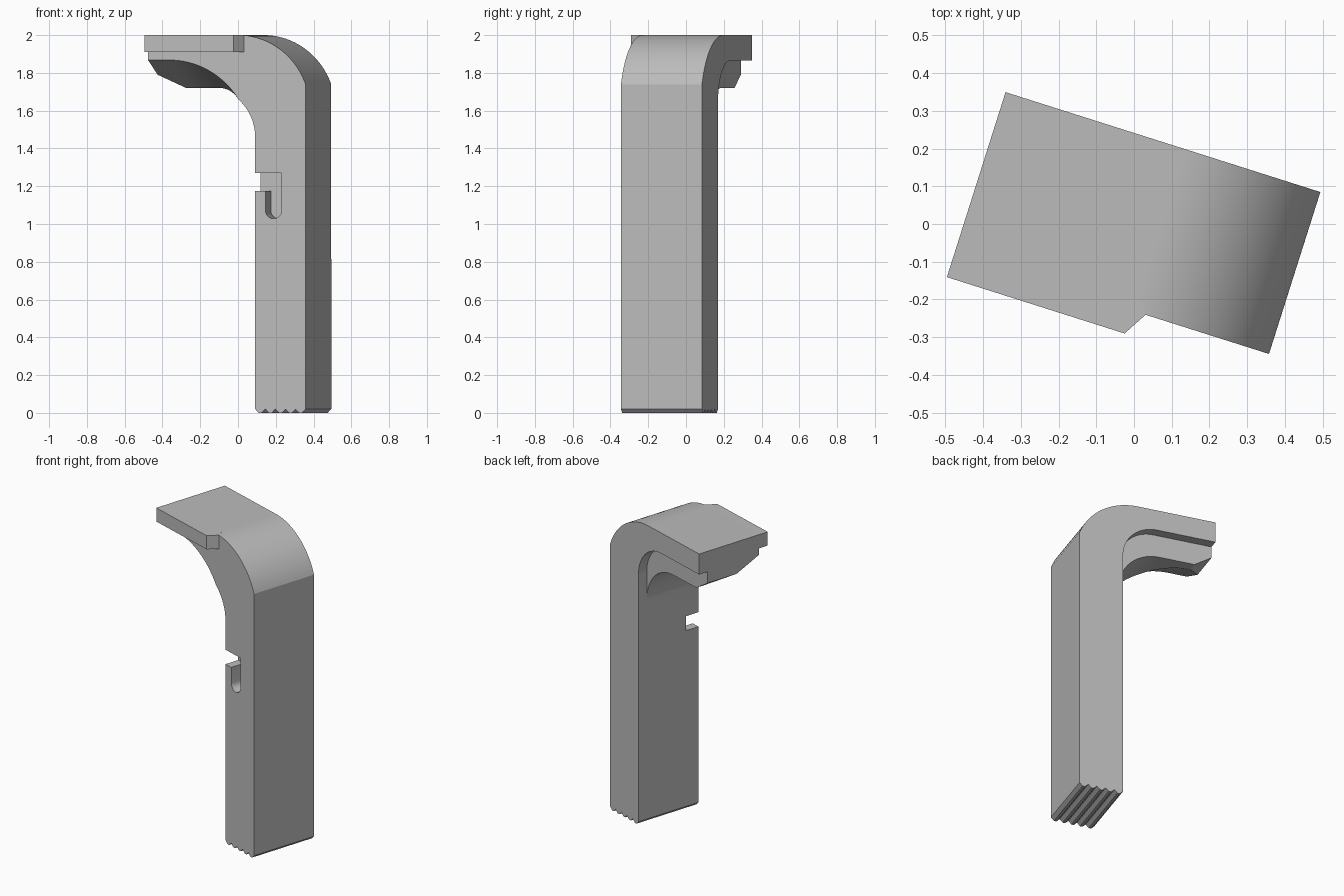
import bpy, bmesh
from math import cos, sin, radians

old = bpy.data.objects.get("Cube")
if old:
    bpy.data.objects.remove(old, do_unlink=True)

grey = bpy.data.materials.new("plain_grey")
grey.use_nodes = True
colour = (0.5, 0.5, 0.5, 1)
grey.diffuse_color = colour
grey.node_tree.nodes["Principled BSDF"].inputs["Base Color"].default_value = colour


def arc(cx, cz, r, start, end, steps=28):
    """Points on a circle, angles in degrees."""
    angles = [radians(start + (end - start) * i / steps) for i in range(steps + 1)]
    return [(cx + r * cos(a), cz + r * sin(a)) for a in angles]


def prism(name, near, far):
    """Solid between two matching outlines of 3D points."""
    bm = bmesh.new()
    a = [bm.verts.new(p) for p in near]
    b = [bm.verts.new(p) for p in far]
    bm.faces.new(a)
    bm.faces.new(b)
    for i in range(len(a)):
        j = (i + 1) % len(a)
        bm.faces.new((a[i], a[j], b[j], b[i]))
    bmesh.ops.recalc_face_normals(bm, faces=bm.faces)
    mesh = bpy.data.meshes.new(name)
    bm.to_mesh(mesh)
    bm.free()
    mesh.materials.append(grey)
    obj = bpy.data.objects.new(name, mesh)
    bpy.context.collection.objects.link(obj)
    return obj


def side_prism(name, outline, y0, y1, z0=0.0, z1=0.0):
    """Side outline extruded along y, optionally slanting in z."""
    return prism(name, [(x, y0, z + z0) for x, z in outline],
                 [(x, y1, z + z1) for x, z in outline])


def combine(target, tool, operation):
    mod = target.modifiers.new(operation, 'BOOLEAN')
    mod.operation = operation
    mod.solver = 'EXACT'
    mod.object = tool
    tool.hide_render = True
    bpy.ops.object.select_all(action='DESELECT')
    bpy.context.view_layer.objects.active = target
    target.select_set(True)
    bpy.ops.object.modifier_apply(modifier=mod.name)
    bpy.data.objects.remove(tool, do_unlink=True)


FRONT, BACK, LEDGE = -0.22, 0.23, 0.168
INNER, OUTER, TIP = 0.165, 0.445, -0.43

# Leg with toothed foot, curving into the arm
pitch = (OUTER - INNER) / 5
outline = [(INNER, 0.02)]
for i in range(5):
    x = INNER + i * pitch
    outline += [(x + 0.02, 0), (x + pitch - 0.02, 0), (x + pitch, 0.02)]
outline += arc(0.07, 1.6, 0.4, 20.4, 90)
outline += [(TIP, 2), (TIP, 1.79), (-0.32, 1.72)]
outline += arc(-0.095, 1.46, 0.26, 90, 0)
body = side_prism("bracket_body", outline, FRONT, BACK)

# Slanted scoop under the front of the arm
scoop = arc(-0.31, 1.413, 0.455, 90, 0) + [(0.145, 1.2), (-0.6, 1.2), (-0.6, 1.868)]
slope = 0.46
y0, y1 = -0.25, 0.3
combine(body, side_prism("scoop_cutter", scoop, y0, y1,
                         -slope * (y0 - FRONT), -slope * (y1 - FRONT)), 'DIFFERENCE')

# Stepped recess along the back of the arm
recess = arc(-0.055, 1.645, 0.22, 90, 0) + [(INNER, 1.46), (-0.6, 1.46), (-0.6, 1.865)]
combine(body, side_prism("recess_cutter", recess, LEDGE, 0.4), 'DIFFERENCE')

# Hooked slot in the front of the leg
slot = [(0.1, 1.27), (0.312, 1.27)] + arc(0.267, 1.073, 0.045, 0, -180, 16)
slot += [(0.222, 1.175), (0.1, 1.175)]
combine(body, side_prism("slot_cutter", slot, -0.3, -0.125), 'DIFFERENCE')

# Flange along the front top edge of the arm
plan = [(TIP, -0.15), (TIP, -0.284), (0.064, -0.284), (0.102, FRONT), (0.06, -0.15)]
flange = prism("flange", [(x, y, 1.91) for x, y in plan], [(x, y, 2) for x, y in plan])
combine(body, flange, 'UNION')

# Final turn and shading
body.rotation_euler.z = radians(-17.6)
bpy.ops.object.transform_apply(location=False, rotation=True, scale=False)
bpy.ops.object.shade_smooth_by_angle(angle=radians(15))
